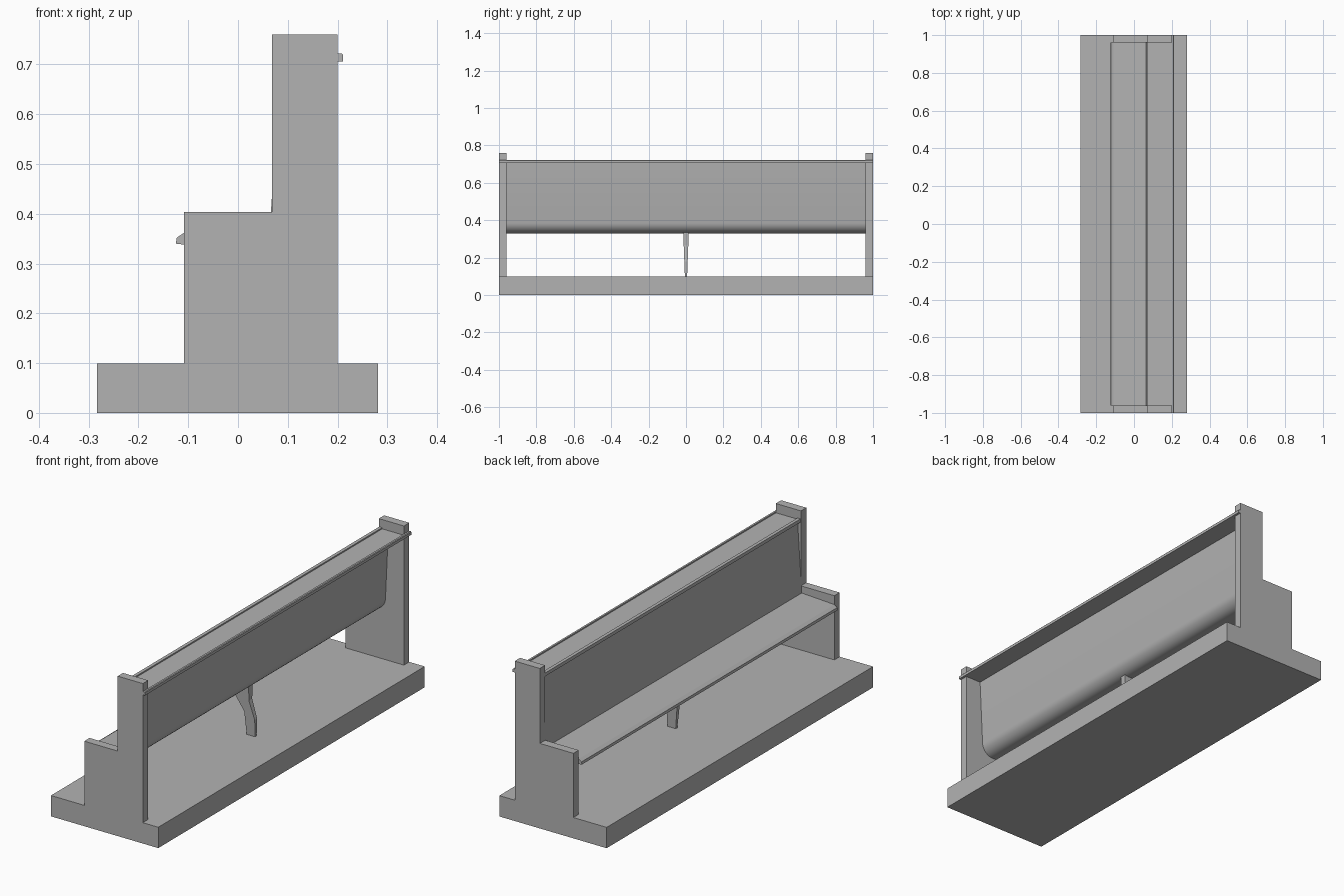
import bpy, bmesh, math

if "Cube" in bpy.data.objects:
    bpy.data.objects.remove(bpy.data.objects["Cube"])

grey = bpy.data.materials.new("plain_grey")
grey.diffuse_color = (0.45, 0.45, 0.45, 1)
grey.use_nodes = True
grey.node_tree.nodes["Principled BSDF"].inputs["Base Color"].default_value = grey.diffuse_color


def extrude(name, profile, y0, y1, smooth=False):
    """Solid made by sweeping an (x, z) profile along y."""
    bm = bmesh.new()
    ends = [[bm.verts.new((x, y, z)) for x, z in profile] for y in (y0, y1)]
    bm.faces.new(ends[0])
    bm.faces.new(ends[1][::-1])
    n = len(profile)
    for i in range(n):
        j = (i + 1) % n
        bm.faces.new((ends[0][i], ends[1][i], ends[1][j], ends[0][j]))
    bmesh.ops.recalc_face_normals(bm, faces=bm.faces)
    mesh = bpy.data.meshes.new(name)
    bm.to_mesh(mesh)
    bm.free()
    obj = bpy.data.objects.new(name, mesh)
    bpy.context.collection.objects.link(obj)
    mesh.materials.append(grey)
    if smooth:
        bpy.ops.object.select_all(action='DESELECT')
        obj.select_set(True)
        bpy.context.view_layer.objects.active = obj
        bpy.ops.object.shade_smooth_by_angle(angle=math.radians(30))
    return obj


def rect(x0, x1, z0, z1):
    return [(x0, z0), (x1, z0), (x1, z1), (x0, z1)]


# Floor plinth
extrude("floor_base", rect(-0.283, 0.281, 0, 0.099), -1, 1)

# Stepped end panels
step = [(-0.108, 0.099), (0.2, 0.099), (0.2, 0.76),
        (0.068, 0.76), (0.068, 0.404), (-0.108, 0.404)]
for label, s in (("front", -1), ("rear", 1)):
    extrude(label + "_end_panel", step, s * 0.96, s * 1.0)

# Seat and leaning backrest in one bent board, rounded at the lower rear corner
corner = []
for i in range(9):
    a = math.radians(-90 + 85 * i / 8)
    corner.append((0.043 + 0.06 * math.cos(a), 0.39 + 0.06 * math.sin(a)))
board = ([(-0.108, 0.338)] + corner +
         [(0.118, 0.712), (0.086, 0.712), (0.064, 0.371), (-0.108, 0.362)])
extrude("seat_and_backrest", board, -0.962, 0.962, True)

# Seat front nosing
extrude("seat_nosing", [(-0.108, 0.338), (-0.108, 0.362), (-0.123, 0.352),
                        (-0.125, 0.34)], -0.96, 0.96)

# Shelf on top of the backrest, with front bead and rear lip
extrude("top_shelf", rect(0.07, 0.2, 0.706, 0.716), -0.96, 0.96)
extrude("shelf_front_bead", rect(0.07, 0.086, 0.708, 0.722), -0.96, 0.96)
extrude("shelf_rear_lip", [(0.199, 0.706), (0.211, 0.706), (0.211, 0.719),
                           (0.208, 0.722), (0.199, 0.722)], -1, 1)

# Middle support bracket, tapering towards the foot
leg = extrude("support_leg", [(0.05, 0.099), (0.094, 0.099), (0.094, 0.18),
                              (0.066, 0.265), (0.066, 0.34), (-0.05, 0.34),
                              (-0.007, 0.277), (0.04, 0.207)], -1, 1)
for v in leg.data.vertices:
    v.co.y *= 0.006 + 0.009 * (v.co.z - 0.099) / 0.241
